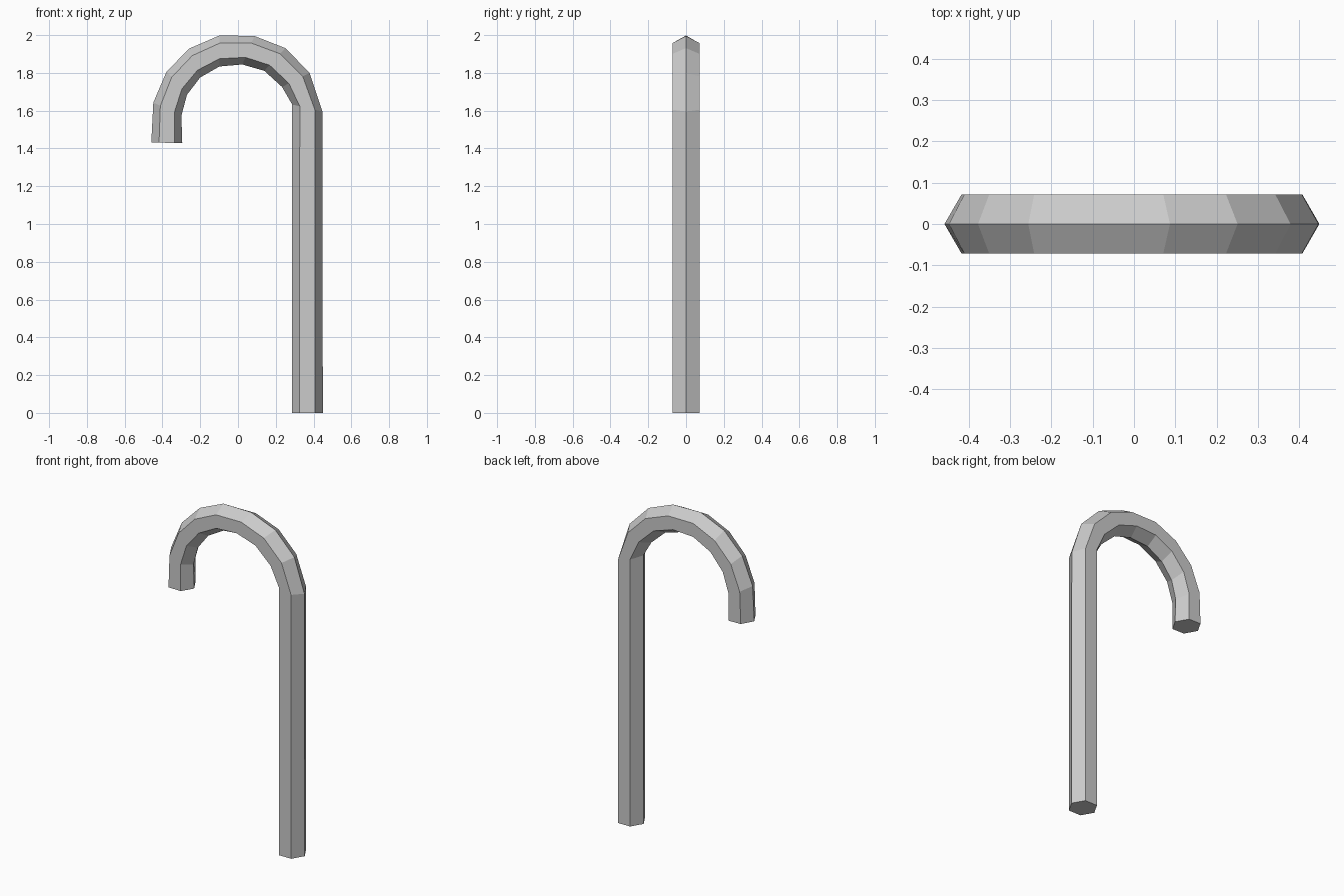
import bpy, bmesh
from math import sin, cos, radians, tau

cube = bpy.data.objects.get("Cube")
if cube:
    bpy.data.objects.remove(cube, do_unlink=True)

SIDES = 6
RADIUS = 0.082

# Centre line: x, z, and tilt in degrees of each hexagonal section
path = [
    (0.367, 0.0, 0), (0.367, 1.614, -13), (0.306, 1.763, 27),
    (0.195, 1.871, 47), (0.055, 1.92, 67), (-0.098, 1.916, 90),
    (-0.228, 1.853, 110), (-0.324, 1.746, 131), (-0.374, 1.608, 155),
    (-0.377, 1.43, 179),
]

grey = bpy.data.materials.new("light grey")
grey.use_nodes = True
colour = (0.6, 0.6, 0.6, 1)
grey.diffuse_color = colour
grey.node_tree.nodes["Principled BSDF"].inputs["Base Color"].default_value = colour


def section(bm, x, z, tilt):
    """One ring of the tube, with a corner pointing along the tilt."""
    tilt = radians(tilt)
    ring = []
    for i in range(SIDES):
        a = tau * i / SIDES
        r = RADIUS * cos(a)
        ring.append(bm.verts.new((x + r * cos(tilt), RADIUS * sin(a), z + r * sin(tilt))))
    return ring


# Shaft and hook as one swept tube, capped at both ends
bm = bmesh.new()
rings = [section(bm, *p) for p in path]
for low, high in zip(rings, rings[1:]):
    for i in range(SIDES):
        j = (i + 1) % SIDES
        bm.faces.new((low[i], low[j], high[j], high[i]))
bm.faces.new(rings[0][::-1])
bm.faces.new(rings[-1])
bmesh.ops.recalc_face_normals(bm, faces=bm.faces)

mesh = bpy.data.meshes.new("hooked_cane")
bm.to_mesh(mesh)
bm.free()
mesh.materials.append(grey)
cane = bpy.data.objects.new("hooked_cane", mesh)
bpy.context.collection.objects.link(cane)
